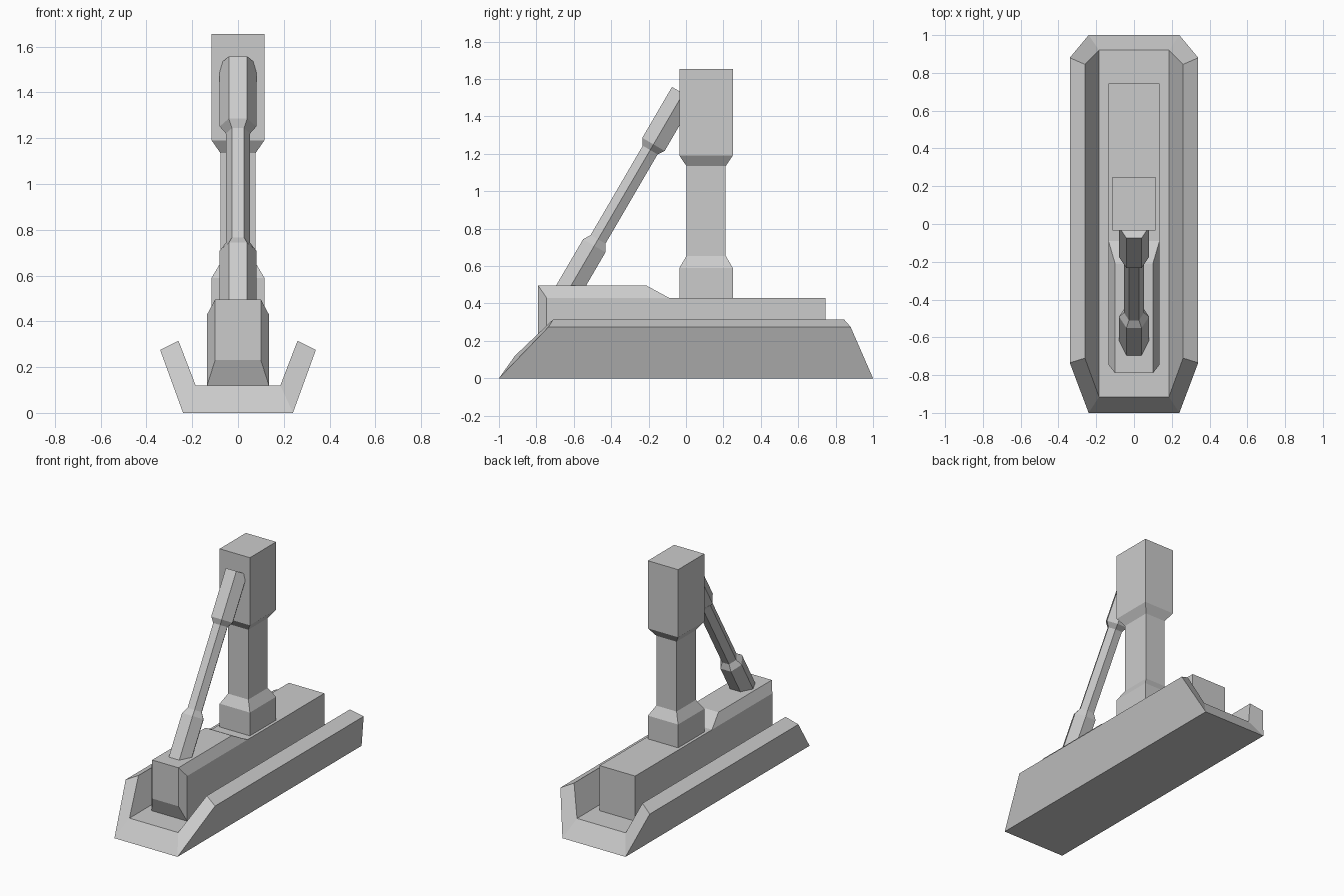
import bpy, bmesh, math
from mathutils import Vector

if "Cube" in bpy.data.objects:
    bpy.data.objects.remove(bpy.data.objects["Cube"])


def finish(name, bm):
    bmesh.ops.recalc_face_normals(bm, faces=bm.faces)
    mesh = bpy.data.meshes.new(name)
    bm.to_mesh(mesh)
    bm.free()
    obj = bpy.data.objects.new(name, mesh)
    bpy.context.collection.objects.link(obj)
    return obj


def loft(name, rings, caps=((),)):
    """Skin equal-length rings; caps lists the index loops closing each end."""
    bm = bmesh.new()
    vs = [[bm.verts.new(p) for p in ring] for ring in rings]
    n = len(rings[0])
    for a, b in zip(vs, vs[1:]):
        for i in range(n):
            j = (i + 1) % n
            bm.faces.new((a[i], a[j], b[j], b[i]))
    for cap in caps:
        for end in (vs[0], vs[-1]):
            bm.faces.new([end[i] for i in (cap or range(n))])
    return finish(name, bm)


# open trough with raked ends: (x, z, front y, back y) of the right half
half = [(.24, 0, -1, 1), (.34, .275, -.735, .88),
        (.26, .315, -.71, .845), (.185, .12, -.915, .92)]
section = half + [(-x, z, f, b) for x, z, f, b in reversed(half)]
loft("trough",
     [[(x, f, z) for x, z, f, b in section], [(x, b, z) for x, z, f, b in section]],
     caps=((0, 1, 2, 3), (0, 3, 4, 7), (4, 5, 6, 7)))

# bed block: chamfered raised nose, with its back face extruded to the rear
bm = bmesh.new()
for x, y, z in [(.135, -.745, .12), (.135, -.745, .43), (.10, -.79, .23),
                (.10, -.79, .495), (.10, -.21, .495),
                (.135, -.09, .43), (.135, -.09, .12)]:
    for s in (-1, 1):
        bm.verts.new((s * x, y, z))
bmesh.ops.convex_hull(bm, input=bm.verts[:])
bmesh.ops.dissolve_limit(bm, angle_limit=.01, verts=bm.verts[:], edges=bm.edges[:])
back = [f for f in bm.faces if all(abs(v.co.y + .09) < 1e-4 for v in f.verts)]
ext = bmesh.ops.extrude_face_region(bm, geom=back)
for v in ext["geom"]:
    if isinstance(v, bmesh.types.BMVert):
        v.co.y = .745
bmesh.ops.delete(bm, geom=[f for f in back if f.is_valid], context="FACES")
finish("bed_block", bm)

# column: flared foot, slim shaft, large head: (z, half x, half y)
levels = [(.43, .115, .1425), (.59, .115, .1425), (.655, .077, .105),
          (1.135, .077, .105), (1.19, .115, .1425), (1.655, .115, .1425)]
loft("column", [[(sx * hx, .1075 + sy * hy, z)
                 for sx, sy in ((-1, -1), (1, -1), (1, 1), (-1, 1))]
                for z, hx, hy in levels])

# hexagonal brace: (distance along axis, radius)
start, end = Vector((0, -.615, .495)), Vector((0, -.04, 1.48))
axis = (end - start).normalized()
side = Vector((1, 0, 0))
up = axis.cross(side)
steps = [(-.08, .08), (.247, .08), (.287, .053), (.84, .053), (.875, .08), (1.19, .08)]
# the taper at the upper end begins at a slim collar just below the sleeve
loft("brace", [[start + axis * t + (side * math.cos(k * math.pi / 3)
                + up * math.sin(k * math.pi / 3)) * r for k in range(6)]
               for t, r in steps])
